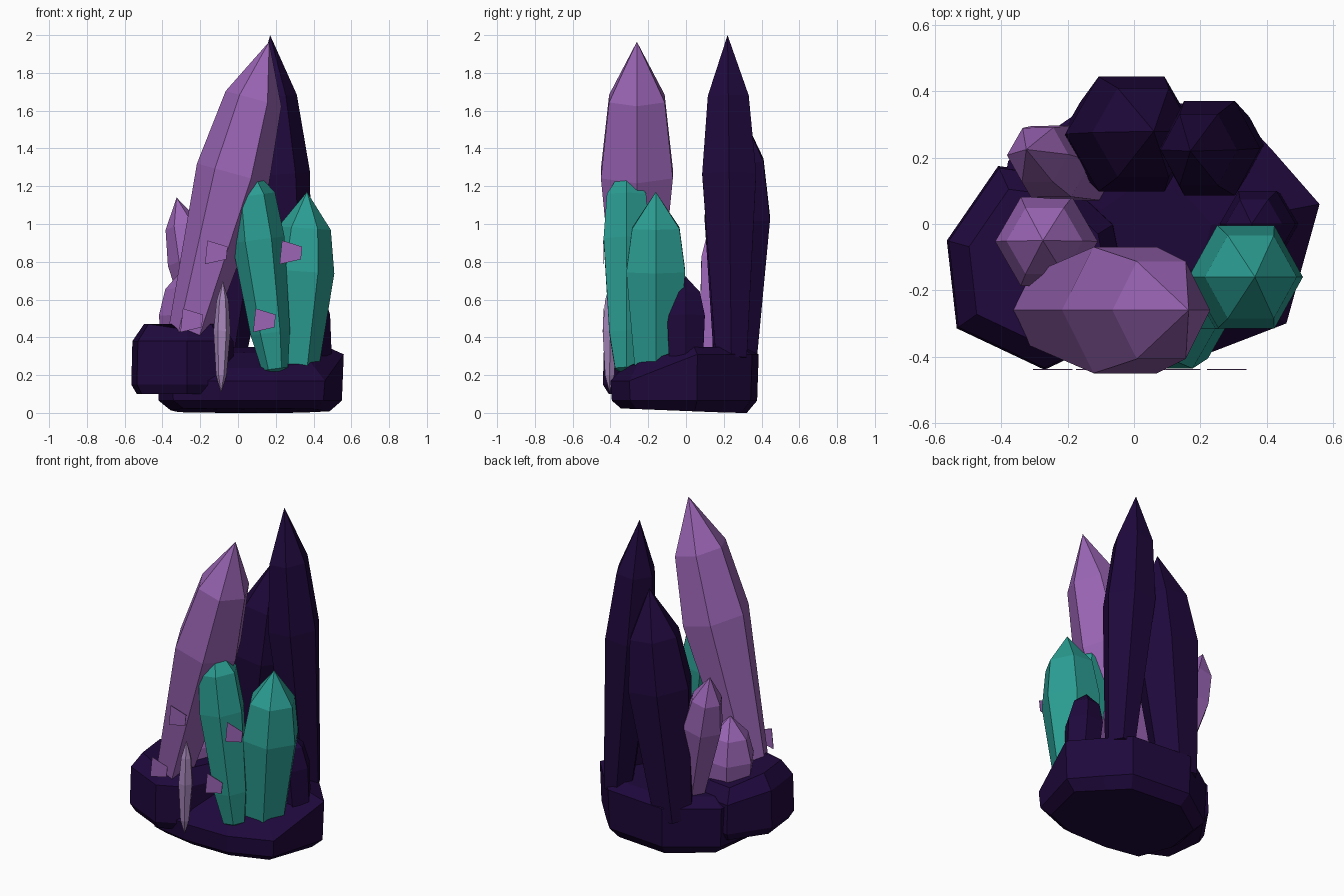
import bpy, bmesh, math
from mathutils import Vector

cube = bpy.data.objects.get("Cube")
if cube:
    bpy.data.objects.remove(cube, do_unlink=True)


def material(name, rgb):
    m = bpy.data.materials.new(name)
    m.use_nodes = True
    color = (*rgb, 1.0)
    m.diffuse_color = color
    bsdf = next(n for n in m.node_tree.nodes if n.type == 'BSDF_PRINCIPLED')
    bsdf.inputs["Base Color"].default_value = color
    bsdf.inputs["Roughness"].default_value = 0.7
    return m


DARK = material("dark violet", (0.0135, 0.0025, 0.045))
PURPLE = material("purple", (0.325, 0.130, 0.462))
TEAL = material("teal", (0.024, 0.340, 0.290))
LILAC = material("pale lilac", (0.38, 0.24, 0.49))


def finish(bm, name, mat):
    bmesh.ops.recalc_face_normals(bm, faces=bm.faces[:])
    me = bpy.data.meshes.new(name)
    bm.to_mesh(me)
    bm.free()
    me.materials.append(mat)
    ob = bpy.data.objects.new(name, me)
    bpy.context.collection.objects.link(ob)
    return ob


def bridge(bm, rings):
    """Join successive rings of points with quads."""
    n = len(rings[0])
    for a, b in zip(rings, rings[1:]):
        for i in range(n):
            j = (i + 1) % n
            bm.faces.new((a[i], a[j], b[j], b[i]))


def crystal(name, mat, base, tip, rings, squash=1.0, pointed_base=False):
    """Six-sided crystal; rings are (fraction along the axis, radius)."""
    base, tip = Vector(base), Vector(tip)
    axis = tip - base
    rot = Vector((0, 0, 1)).rotation_difference(axis)
    bm = bmesh.new()
    loops = []
    for t, r in rings:
        loop = []
        for i in range(6):
            a = math.tau * i / 6
            p = Vector((r * squash * math.cos(a), r * math.sin(a), 0))
            loop.append(bm.verts.new(base + axis * t + rot @ p))
        loops.append(loop)
    bridge(bm, loops)
    top = bm.verts.new(tip)
    low = bm.verts.new(base) if pointed_base else None
    for i in range(6):
        j = (i + 1) % 6
        bm.faces.new((loops[-1][i], loops[-1][j], top))
        if low:
            bm.faces.new((loops[0][j], loops[0][i], low))
    if not low:
        bm.faces.new(loops[0][::-1])
    return finish(bm, name, mat)


def rock(name, outline, layers):
    """Chunky rock; layers are (scale, height rule of y)."""
    cx = sum(p[0] for p in outline) / len(outline)
    cy = sum(p[1] for p in outline) / len(outline)
    bm = bmesh.new()
    loops = []
    for s, height in layers:
        ring = [(cx + (x - cx) * s, cy + (y - cy) * s) for x, y in outline]
        loops.append([bm.verts.new((x, y, height(y))) for x, y in ring])
    bridge(bm, loops)
    bm.faces.new(loops[0][::-1])
    bm.faces.new(loops[-1])
    return finish(bm, name, DARK)


# Rocks the crystals grow from: the base slopes down towards the front
rock("base_rock",
     [(0.56, 0.06), (0.42, 0.22), (0.30, 0.35), (-0.1, 0.385), (-0.38, 0.19),
      (-0.43, -0.1), (-0.35, -0.35), (-0.1, -0.40), (0.2, -0.40), (0.46, -0.3)],
     [(0.85, lambda y: 0.04 * max(0.0, 0.25 - y)), (0.98, lambda y: 0.065),
      (1.00, lambda y: 0.17 if y < -0.2 else 0.31),
      (0.82, lambda y: 0.35 + 0.34 * min(0.0, y)),
      (0.35, lambda y: 0.35 + 0.2 * min(0.0, y))])
rock("side_rock",
     [(-0.565, -0.05), (-0.41, 0.175), (-0.22, 0.15), (-0.06, 0.0),
      (-0.02, -0.2), (-0.1, -0.36), (-0.27, -0.44), (-0.535, -0.315)],
     [(0.90, lambda y: 0.10), (1.0, lambda y: 0.15),
      (0.98, lambda y: 0.38 if y < 0.1 else 0.33),
      (0.77, lambda y: 0.44 if y < -0.33 else 0.47 if y < 0.04 else 0.41)])

# Dark crystals at the back and right
crystal("tall_dark_crystal", DARK, (0.305, 0.24, 0.29), (0.17, 0.22, 2.0),
        [(0, 0.095), (0.57, 0.165), (0.81, 0.125)], squash=0.93)
crystal("back_dark_crystal", DARK, (-0.10, 0.26, 0.22), (0.06, 0.28, 1.62),
        [(0, 0.125), (0.58, 0.20), (0.80, 0.155)])
crystal("small_dark_crystal", DARK, (0.40, 0.0, 0.2), (0.355, 0.0, 0.72),
        [(0, 0.10), (0.6, 0.115), (0.84, 0.085)])

# Purple crystals
crystal("tall_purple_crystal", PURPLE, (-0.27, -0.26, 0.38), (0.165, -0.26, 1.965),
        [(0, 0.12), (0.56, 0.22), (0.81, 0.17)], squash=0.9)
crystal("slim_purple_crystal", PURPLE, (-0.135, 0.135, 0.3), (-0.325, 0.225, 1.14),
        [(0, 0.075), (0.6, 0.125), (0.82, 0.095)])
crystal("squat_purple_crystal", PURPLE, (-0.255, -0.055, 0.30), (-0.275, -0.05, 0.78),
        [(0, 0.14), (0.46, 0.155), (0.75, 0.115)])

# Teal crystals
crystal("right_teal_crystal", TEAL, (0.305, -0.16, 0.255), (0.365, -0.16, 1.17),
        [(0, 0.13), (0.54, 0.18), (0.79, 0.145)], squash=0.96)
crystal("leaning_teal_crystal", TEAL, (0.20, -0.315, 0.20), (0.055, -0.315, 1.32),
        [(0.03, 0.07), (0.2, 0.105), (0.64, 0.14), (0.85, 0.12)], pointed_base=True)

# Thin pale shard in front
crystal("pale_shard", LILAC, (-0.09, -0.405, 0.11), (-0.08, -0.40, 0.7),
        [(0.15, 0.028), (0.55, 0.045), (0.82, 0.032)], pointed_base=True)

# Floating flat chips
for k, (x, z) in enumerate([(-0.115, 0.85), (0.28, 0.85), (-0.245, 0.49), (0.14, 0.49)]):
    bm = bmesh.new()
    bm.faces.new([bm.verts.new((x + dx, -0.44, z + dz)) for dx, dz in
                  [(-0.06, -0.063), (0.053, -0.037), (0.06, 0.03), (-0.047, 0.063)]])
    bm.normal_update()
    bmesh.ops.solidify(bm, geom=bm.faces[:], thickness=0.003)
    finish(bm, f"chip_{k + 1}", PURPLE)
